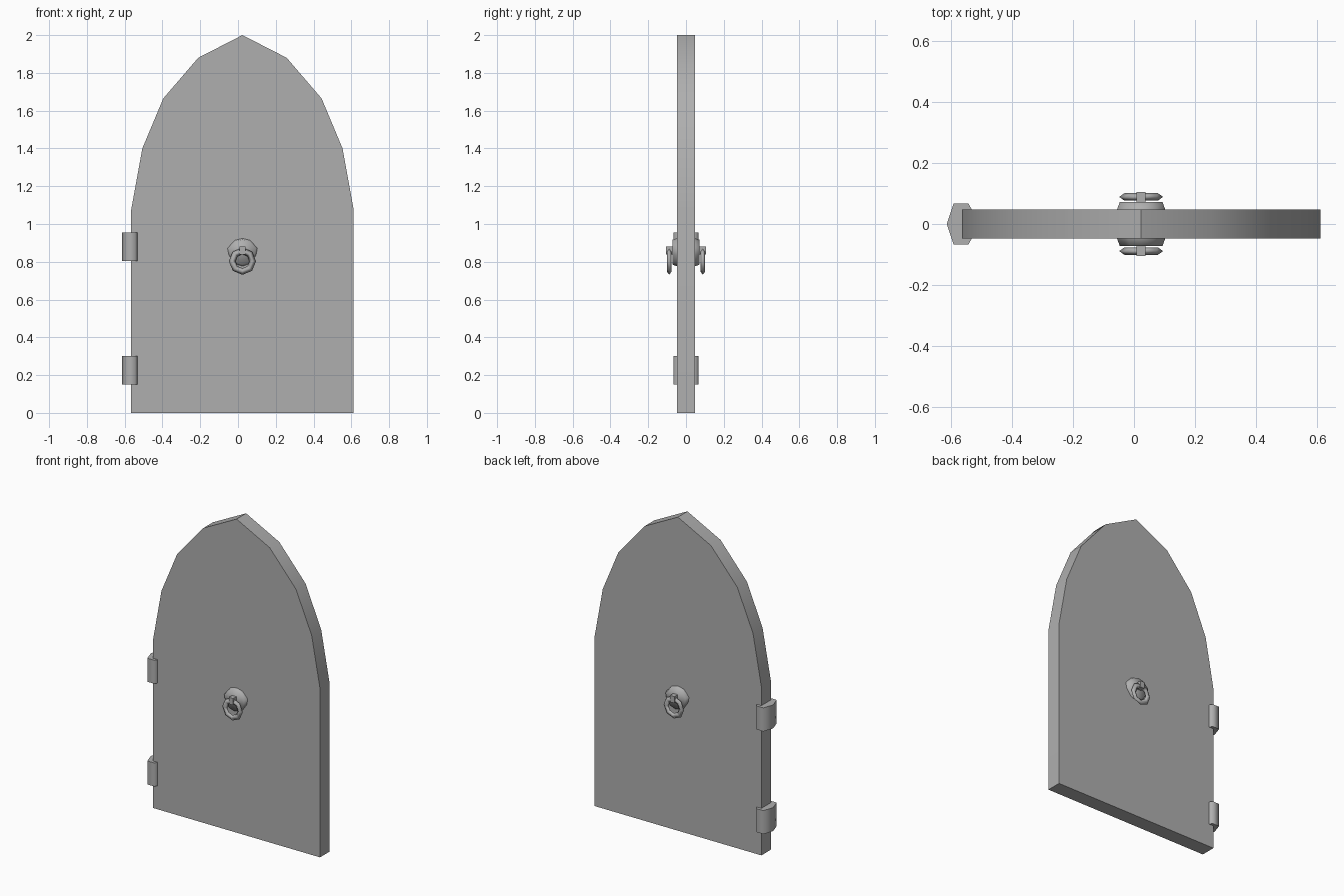
import bpy, bmesh, math
from mathutils import Matrix

if "Cube" in bpy.data.objects:
    bpy.data.objects.remove(bpy.data.objects["Cube"])

CX = 0.0235  # vertical symmetry line of the door

iron = bpy.data.materials.new("dark_grey")
iron.diffuse_color = (0.43, 0.43, 0.43, 1)
iron.use_nodes = True
iron.node_tree.nodes["Principled BSDF"].inputs["Base Color"].default_value = iron.diffuse_color


def dress(ob, angle):
    """Grey material, and smooth shading below the given edge angle."""
    ob.data.materials.append(iron)
    bpy.ops.object.select_all(action='DESELECT')
    ob.select_set(True)
    bpy.context.view_layer.objects.active = ob
    bpy.ops.object.shade_smooth_by_angle(angle=math.radians(angle))


def finish(name, bm, angle):
    bmesh.ops.recalc_face_normals(bm, faces=bm.faces)
    me = bpy.data.meshes.new(name)
    bm.to_mesh(me)
    bm.free()
    ob = bpy.data.objects.new(name, me)
    bpy.context.collection.objects.link(ob)
    dress(ob, angle)


def loft(name, a, b, angle):
    """Solid between two matching outlines."""
    bm = bmesh.new()
    va = [bm.verts.new(p) for p in a]
    vb = [bm.verts.new(p) for p in b]
    bm.faces.new(va)
    bm.faces.new(vb)
    n = len(va)
    for i in range(n):
        j = (i + 1) % n
        bm.faces.new((va[i], va[j], vb[j], vb[i]))
    finish(name, bm, angle)


def mirrored(half):
    """Close a half outline (first coordinate >= 0) across the axis."""
    return half + [(-u, v) for u, v in reversed(half) if u > 0]


# Pointed-arch door panel
arch = mirrored([(0.589, 0), (0.589, 1.075), (0.53, 1.40),
                 (0.419, 1.665), (0.234, 1.88), (0, 2.0)])
loft("door_panel", [(CX + x, -0.048, z) for x, z in arch],
     [(CX + x, 0.048, z) for x, z in arch], 40)

# Hinges wrapped round the left edge
hinge = mirrored([(0.0, -0.615), (0.067, -0.593), (0.067, -0.544), (0.048, -0.533)])
for name, z in (("lower_hinge", 0.15), ("upper_hinge", 0.805)):
    loft(name, [(x, y, z) for y, x in hinge],
         [(x, y, z + 0.15) for y, x in hinge], 80)

# Handle on each face: shield plate, staple and hanging ring
shield = mirrored([(0, 0.925), (0.042, 0.914), (0.08, 0.872),
                   (0.073, 0.835), (0.042, 0.79), (0, 0.775)])
for side, s in (("front", -1), ("back", 1)):
    loft(side + "_handle_plate",
         [(CX + x, s * 0.045, z) for x, z in shield],
         [(CX + x * 0.88, s * 0.072, 0.86 + (z - 0.86) * 0.88) for x, z in shield], 80)

    bm = bmesh.new()
    bmesh.ops.create_cube(bm, size=1, matrix=Matrix.Translation((CX, s * 0.086, 0.86))
                          @ Matrix.Diagonal((0.03, 0.038, 0.042, 1)))
    finish(side + "_staple", bm, 30)

    bpy.ops.mesh.primitive_torus_add(major_segments=8, minor_segments=4,
                                     major_radius=0.0545, minor_radius=0.0175)
    ring = bpy.context.object
    ring.name = side + "_ring"
    ring.data.transform(Matrix.Translation((CX, s * 0.089, 0.803))
                        @ Matrix.Rotation(math.pi / 2, 4, 'X')
                        @ Matrix.Diagonal((1, 1, 0.72, 1)))
    dress(ring, 120)
